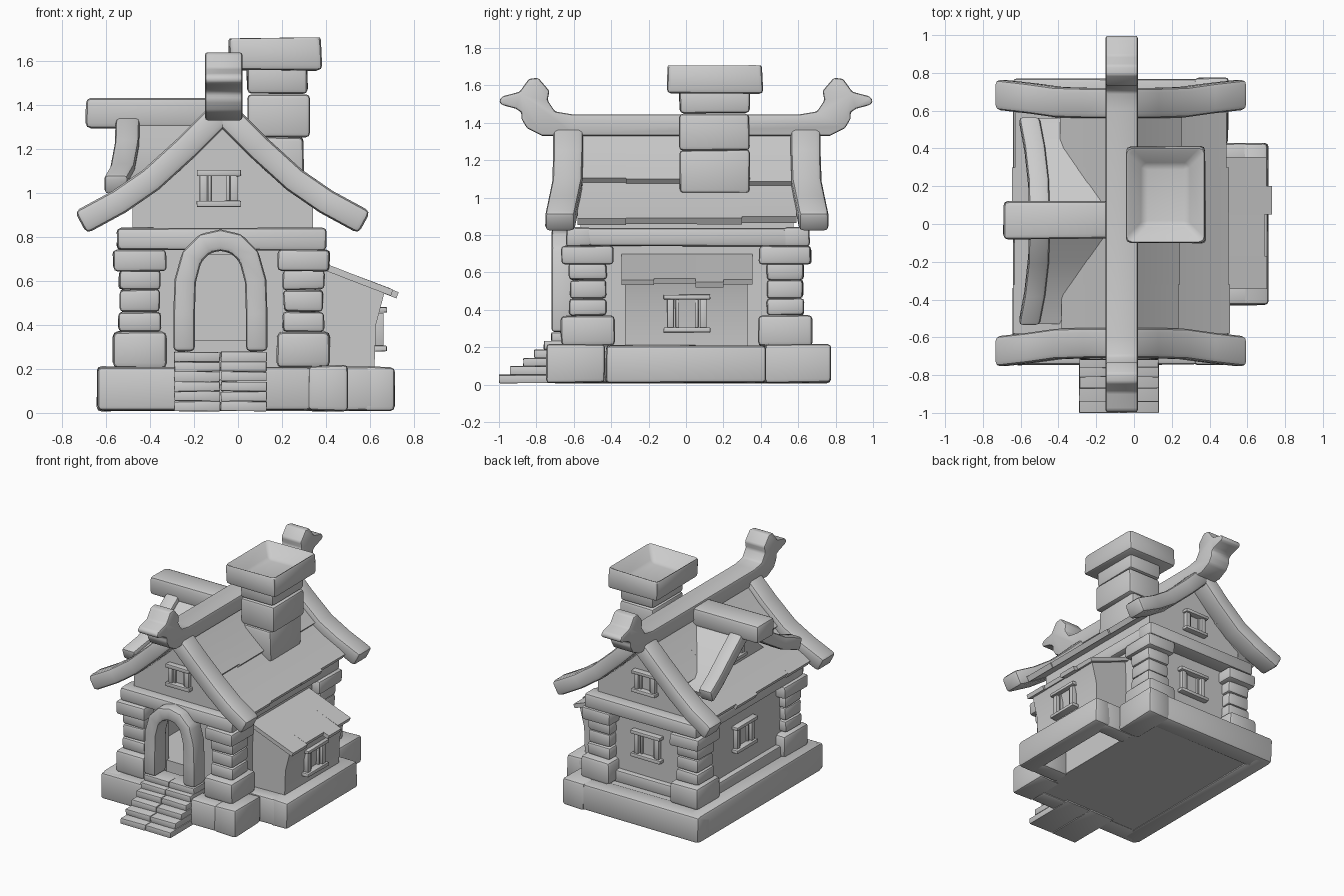
import bpy, bmesh, math, random
from mathutils import Vector, Matrix

random.seed(4)
old = bpy.data.objects.get("Cube")
if old:
    bpy.data.objects.remove(old, do_unlink=True)

stone = bpy.data.materials.new("plain grey")
stone.use_nodes = True
GREY = (0.6, 0.6, 0.6, 1)
stone.diffuse_color = GREY
stone.node_tree.nodes["Principled BSDF"].inputs["Base Color"].default_value = GREY
parts = []
CX = -0.07          # centre line of the house
X, Y = Vector((1, 0, 0)), Vector((0, 1, 0))


def finish(name, bm, bevel=0.0):
    bmesh.ops.recalc_face_normals(bm, faces=bm.faces)
    if bevel:
        edges = [e for e in bm.edges if e.calc_face_angle(0) > 0.5]
        bmesh.ops.bevel(bm, geom=edges, offset=bevel, segments=2, profile=0.5,
                        affect='EDGES', clamp_overlap=True)
    mesh = bpy.data.meshes.new(name)
    bm.to_mesh(mesh)
    bm.free()
    mesh.materials.append(stone)
    ob = bpy.data.objects.new(name, mesh)
    bpy.context.collection.objects.link(ob)
    parts.append(ob)
    return ob


def add_cube(bm, x0, x1, y0, y1, z0, z1, wobble=0.0):
    new = bmesh.ops.create_cube(bm, size=1)["verts"]
    for v in new:
        v.co = Vector((x1 if v.co.x > 0 else x0, y1 if v.co.y > 0 else y0,
                       z1 if v.co.z > 0 else z0))
        v.co += Vector([random.uniform(-wobble, wobble) for _ in range(3)])


def box(name, x0, x1, y0, y1, z0, z1, bevel=0.02, wobble=0.004):
    bm = bmesh.new()
    add_cube(bm, x0, x1, y0, y1, z0, z1, wobble)
    return finish(name, bm, bevel)


def sweep(name, path, side, thick, depth, bevel=0.02):
    """Rectangular beam along a path; side is the direction of its depth."""
    bm = bmesh.new()
    pts = [Vector(p) for p in path]
    rings = []
    for i, p in enumerate(pts):
        along = pts[min(i + 1, len(pts) - 1)] - pts[max(i - 1, 0)]
        n = along.cross(side).normalized() * thick / 2
        d = side * depth / 2
        rings.append([bm.verts.new(p + q) for q in (n + d, n - d, -n - d, -n + d)])
    for a, b in zip(rings, rings[1:]):
        for k in range(4):
            bm.faces.new((a[k], a[k - 1], b[k - 1], b[k]))
    bm.faces.new(rings[0])
    bm.faces.new(rings[-1])
    return finish(name, bm, bevel)


def prism(name, profile, side, start, end, bevel=0.0):
    """Extrude a (horizontal, z) profile along x or y."""
    bm = bmesh.new()
    place = (lambda h, z: Vector((h, 0, z))) if side == Y else (lambda h, z: Vector((0, h, z)))
    face = bm.faces.new([bm.verts.new(place(h, z) + side * start) for h, z in profile])
    ext = bmesh.ops.extrude_face_region(bm, geom=[face])["geom"]
    bmesh.ops.translate(bm, vec=side * (end - start),
                        verts=[v for v in ext if isinstance(v, bmesh.types.BMVert)])
    return finish(name, bm, bevel)


def window(name, x, y, z, turn, s=1.0):
    """Framed window facing -y before it is turned about z."""
    bm = bmesh.new()
    for k in (-1, 1):
        add_cube(bm, -.1 * s, .1 * s, -.045, .02, k * .07 * s - .013, k * .07 * s + .013, .002)
        add_cube(bm, k * .07 * s - .018, k * .07 * s + .018, -.03, .02, -.06 * s, .06 * s)
        add_cube(bm, k * .042 * s - .008, k * .042 * s + .008, -.015, .02, -.06 * s, .06 * s)
    bm.transform(Matrix.Translation((x, y, z)) @ Matrix.Rotation(math.radians(turn), 4, 'Z'))
    return finish(name, bm, 0.004)


# Foundation
box("floor_slab", -.52, .38, -.64, .66, .02, .2, 0)
box("base_front", -.64, .33, -.745, -.6, .01, .21)
box("base_back", -.64, .35, .62, .77, .01, .21)
box("base_left", -.64, -.5, -.72, .75, .01, .21)
for n, y0, y1 in (("front", -.745, -.435), ("back", .42, .775)):
    box("base_corner_" + n, .32, .5, y0, y1, .01, .215)
box("annex_base_outer", .57, .71, -.43, .425, .01, .21)
for n, y0, y1 in (("front", -.43, -.3), ("back", .3, .425)):
    box("annex_base_" + n, .36, .62, y0, y1, .01, .21)

# Entrance steps, each of two slabs
for i, y in enumerate((-1, -.94, -.87, -.81, -.76, -.72)):
    for n, x0, x1 in (("left", -.078, .13), ("right", -.29, -.082)):
        box(f"step_{i}_{n}", x0, x1, y, -.58, i * .045 + .008, i * .045 + .052, .004, .002)

# Walls with an open doorway
box("inner_floor", -.46, .32, -.53, .5, .2, .33, 0, 0)
box("wall_back", -.49, .35, .5, .55, .2, .8, 0, 0)
box("wall_left", -.49, -.44, -.53, .53, .2, .8, 0, 0)
box("wall_right", .3, .35, -.53, .53, .2, .8, 0, 0)
box("wall_front_right", -.49, -.23, -.55, -.5, .2, .8, 0, 0)
box("wall_front_left", .07, .35, -.55, -.5, .2, .8, 0, 0)
box("wall_over_door", -.24, .08, -.55, -.5, .72, .8, 0, 0)
box("sill_left", -.53, -.45, -.5, .5, .2, .29, .012)
box("sill_back", -.45, .3, .52, .59, .2, .29, .012)

# Corner pillars of stacked blocks
for sx, px in (("right", -.447), ("left", .297)):
    for sy, py in (("front", -.525), ("back", .53)):
        layers = ((.12, .145, .205, .37), (.095, .1, .37, .46), (.09, .095, .46, .56),
                  (.095, .1, .56, .65), (.12, .14, .645, .74))
        for i, (hx, hy, z0, z1) in enumerate(layers):
            box(f"pillar_{sy}_{sx}_{i}", px - hx, px + hx, py - hy, py + hy, z0, z1,
                .025 if i == 0 else .018)

# Ring beams on the pillars
box("beam_front", -.55, .4, -.64, -.5, .74, .84)
box("beam_back", -.55, .4, .52, .66, .74, .84)
box("beam_left", -.55, -.42, -.6, .62, .74, .835)
box("beam_right", .27, .4, -.6, .62, .74, .835)

# Door arch
half = [(.165, .28), (.165, .45), (.16, .6), (.13, .71), (.07, .77)]
arch = [(-h, z) for h, z in half] + [(0, .785)] + [(h, z) for h, z in reversed(half)]
sweep("door_arch", [(-.08 + h, -.65, z) for h, z in arch], Y, .098, .14)

# Attic block, bargeboards and roof boards
gable = [(.41, .8), (.41, .96), (.2, 1.13), (0, 1.33)]
outline = gable + [(-h, z) for h, z in reversed(gable[:-1])]
prism("attic", [(CX + h, z) for h, z in outline], Y, -.565, .575)
verge = [(0, 1.37, .635), (.16, 1.21, .635), (.325, 1.06, .64), (.47, .96, .66), (.645, .865, .68)]
for n, s in (("left", 1), ("right", -1)):
    for m, t in (("front", -1), ("back", 1)):
        sweep(f"bargeboard_{m}_{n}", [(CX + s * u, t * y + .005, z) for u, z, y in verge],
              Y, .115, .16, .025)
    for i, (y0, y1) in enumerate(((-.58, -.32), (-.32, .06), (.06, .3), (.3, .59))):
        drop = random.uniform(-.012, .012)
        mid, wide = (y0 + y1) / 2, y1 - y0
        sweep(f"upper_roof_{n}_{i}", [(CX, mid, 1.375), (CX + s * .15, mid, 1.215),
              (CX + s * (.3 + drop), mid, 1.083 - drop)], Y, .04, wide, 0)
        sweep(f"lower_roof_{n}_{i}", [(CX + s * .2, mid, 1.12), (CX + s * .38, mid, .985),
              (CX + s * (.56 - drop), mid, .875 + drop * .6)], Y, .04, wide, 0)

# Ridge beam ending in carved animal heads
head = [(.61, 1.445), (.7, 1.46), (.74, 1.52), (.73, 1.57), (.79, 1.64), (.84, 1.635),
        (.89, 1.565), (.985, 1.54), (1, 1.515), (.985, 1.495), (.91, 1.475), (.88, 1.455),
        (.88, 1.42), (.85, 1.37), (.77, 1.33), (.6, 1.33)]
prism("ridge_beam", head + [(-y, z) for y, z in reversed(head)], X, -.15, .02, .012)

# Chimney with a hollow cap
for i, (x1, z0, z1) in enumerate(((.3, 1.02, 1.255), (.325, 1.255, 1.45), (.315, 1.45, 1.58))):
    box(f"chimney_block_{i}", .04, x1, -.035, .34, z0, z1, .02)
bm = bmesh.new()
add_cube(bm, -.04, .38, -.1, .41, 1.56, 1.715, .006)
top = max(bm.faces, key=lambda f: f.calc_center_median().z)
bmesh.ops.inset_region(bm, faces=[top], thickness=.135)
bmesh.ops.translate(bm, verts=top.verts, vec=(0, 0, -.1))
finish("chimney_cap", bm, .022)

# Dormer on the right slope
DY = .015
box("dormer_ridge", -.69, -.1, -.08, .12, 1.295, 1.43, .025)
prism("dormer_wall", [(DY - .44, .95), (DY + .44, .95), (DY + .25, 1.13), (DY, 1.34)],
      X, -.42, -.1)
for n, s in (("front", -1), ("back", 1)):
    curve = [(0, 1.35, -.5), (.2, 1.2, -.505), (.38, 1.09, -.525), (.54, 1.035, -.555)]
    sweep("dormer_bargeboard_" + n, [(x, DY + s * v, z) for v, z, x in curve], X, .095, .11)
    sweep("dormer_roof_" + n, [(-.32, DY + s * v, z) for v, z, x in curve], X, .035, .43, 0)

# Lean-to annex on the left side
prism("annex_wall", [(.33, .2), (.62, .2), (.627, .4), (.665, .545), (.36, .68)], Y, -.325, .33)
for i, (y0, y1, x) in enumerate(((-.345, -.17, .70), (-.17, .05, .685),
                                 (.05, .2, .725), (.2, .355, .695))):
    sweep(f"annex_roof_{i}", [(.34, (y0 + y1) / 2, .685), (.52, (y0 + y1) / 2, .615),
          (x, (y0 + y1) / 2, .875 - x * .47)], Y, .03, y1 - y0, 0)

# Windows
window("gable_window_front", -.087, -.565, 1.02, 0)
window("gable_window_back", CX, .575, 1.02, 180)
window("wall_window_back", CX, .55, .53, 180, 1.25)
window("wall_window_right", -.49, .02, .53, -90, 1.25)
window("dormer_window", -.42, DY, 1.16, -90, .9)
window("annex_window", .632, .005, .38, 90, 1.25)

# Smooth the rounded edges, keep the corners crisp
bpy.ops.object.select_all(action='DESELECT')
for ob in parts:
    ob.select_set(True)
bpy.context.view_layer.objects.active = parts[0]
bpy.ops.object.shade_smooth_by_angle(angle=math.radians(35))
